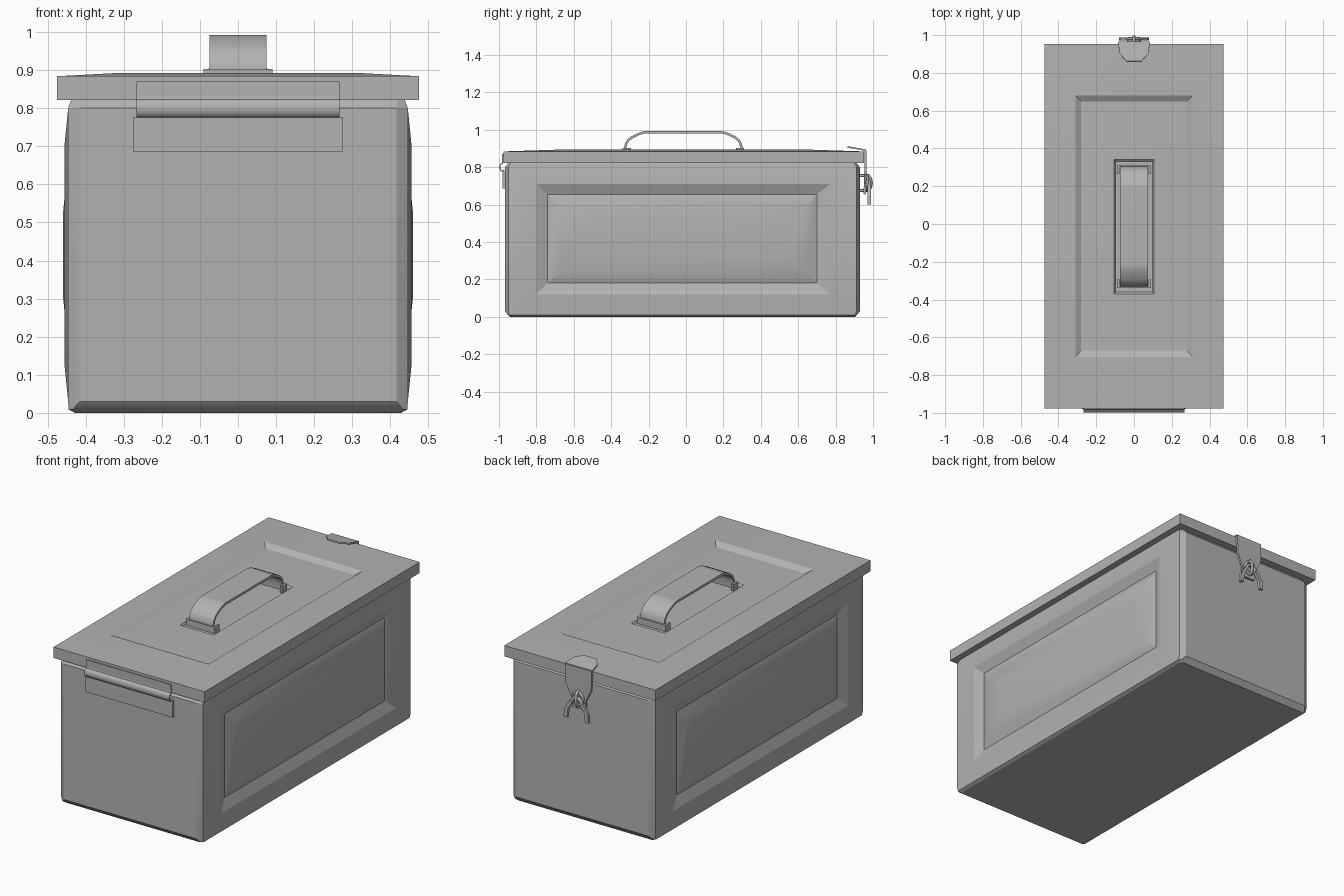
import bpy, bmesh, math
from mathutils import Vector

if "Cube" in bpy.data.objects:
    bpy.data.objects.remove(bpy.data.objects["Cube"])

steel = bpy.data.materials.new("dark_grey_steel")
steel.diffuse_color = (.45, .45, .45, 1)
steel.use_nodes = True
steel.node_tree.nodes["Principled BSDF"].inputs["Base Color"].default_value = steel.diffuse_color


def finish(name, bm, angle=23):
    bmesh.ops.recalc_face_normals(bm, faces=bm.faces)
    me = bpy.data.meshes.new(name)
    bm.to_mesh(me)
    bm.free()
    me.materials.append(steel)
    ob = bpy.data.objects.new(name, me)
    bpy.context.collection.objects.link(ob)
    for o in bpy.context.selected_objects:
        o.select_set(False)
    bpy.context.view_layer.objects.active = ob
    ob.select_set(True)
    bpy.ops.object.shade_smooth_by_angle(angle=math.radians(angle))
    return ob


def loft_box(rings):
    """Stack of 8-sided rings: (x half, y min, y max, z, corner cut in x, in y)."""
    bm = bmesh.new()
    prev = None
    for x, y0, y1, z, cx, cy in rings:
        half = [(x - cx, y0), (x, y0 + cy), (x, y1 - cy), (x - cx, y1)]
        pts = half + [(-a, b) for a, b in reversed(half)]
        ring = [bm.verts.new((a, b, z)) for a, b in pts]
        if prev:
            for i in range(8):
                j = (i + 1) % 8
                bm.faces.new((prev[i], prev[j], ring[j], ring[i]))
        else:
            bm.faces.new(ring[::-1])
        prev = ring
    bm.faces.new(prev)
    bmesh.ops.recalc_face_normals(bm, faces=bm.faces)
    return bm


def box_mesh(x0, x1, y0, y1, z0, z1):
    bm = bmesh.new()
    bmesh.ops.create_cube(bm, size=1)
    for v in bm.verts:
        v.co = Vector((x0 + (v.co.x + .5) * (x1 - x0),
                       y0 + (v.co.y + .5) * (y1 - y0),
                       z0 + (v.co.z + .5) * (z1 - z0)))
    bm.normal_update()
    return bm


def press(bm, direction, steps):
    """Stamp nested rectangles (u0, u1, v0, v1, level) into the face looking along direction."""
    d = Vector(direction)
    bm.normal_update()
    face = max(bm.faces, key=lambda f: (f.normal.dot(d) > .99, f.calc_area() * f.normal.dot(d)))
    axis = max(range(3), key=lambda i: abs(d[i]))
    a, b = [i for i in range(3) if i != axis]
    for u0, u1, v0, v1, level in steps:
        face = bmesh.ops.extrude_discrete_faces(bm, faces=[face])['faces'][0]
        c = face.calc_center_median()
        for v in face.verts:
            v.co[a] = u0 if v.co[a] < c[a] else u1
            v.co[b] = v0 if v.co[b] < c[b] else v1
            v.co[axis] = level * d[axis]


def strip(name, pts, thick, angle=30):
    """Bent sheet: (half width, y, z) rows along the path, given thickness in the yz plane."""
    bm = bmesh.new()
    rows = []
    for i, (w, y, z) in enumerate(pts):
        p, q = pts[max(i - 1, 0)], pts[min(i + 1, len(pts) - 1)]
        n = Vector((0, p[2] - q[2], q[1] - p[1])).normalized() * thick / 2
        c = Vector((0, y, z))
        rows.append([bm.verts.new(c + Vector((s * w, 0, 0)) + k * n)
                     for s, k in ((-1, -1), (1, -1), (1, 1), (-1, 1))])
    for p, q in zip(rows, rows[1:]):
        for i in range(4):
            j = (i + 1) % 4
            bm.faces.new((p[i], p[j], q[j], q[i]))
    bm.faces.new(rows[0])
    bm.faces.new(rows[-1])
    return finish(name, bm, angle)


def wire(name, pts, r, cyclic=False):
    cu = bpy.data.curves.new(name, 'CURVE')
    cu.dimensions = '3D'
    cu.bevel_depth = r
    cu.bevel_resolution = 2
    cu.use_fill_caps = True
    cu.materials.append(steel)
    sp = cu.splines.new('POLY')
    sp.points.add(len(pts) - 1)
    for p, co in zip(sp.points, pts):
        p.co = (*co, 1)
    sp.use_cyclic_u = cyclic
    ob = bpy.data.objects.new(name, cu)
    bpy.context.collection.objects.link(ob)


# Body: chamfered box with pillowed side panels
bm = loft_box([(.428, -.94, .905, 0, .01, .008),
               (.445, -.952, .913, .009, .012, .008),
               (.446, -.968, .93, .03, .03, .018),
               (.446, -.968, .93, .80, .03, .018),
               (.438, -.95, .912, .822, .02, .012)])
for s in (-1, 1):
    press(bm, (s, 0, 0), [(-.80, .77, .12, .71, .455),
                          (-.74, .70, .18, .655, .432),
                          (-.68, .64, .24, .59, .453),
                          (-.58, .54, .31, .52, .460)])
finish("body", bm)

# Lid: shallow crown, sunken panel, shallow seat under the handle
bm = box_mesh(-.475, .475, -.977, .953, .822, .884)
press(bm, (0, 0, 1), [(-.31, .31, -.705, .68, .893),
                      (-.28, .28, -.67, .648, .874),
                      (-.105, .105, -.37, .342, .876),
                      (-.098, .098, -.36, .332, .867)])
finish("lid", bm)

# Handle and its two brackets
curve = [(.155, 0), (.155, .035), (.149, .058), (.138, .075), (.118, .09),
         (.085, .106), (.065, .113), (.05, .116), (.04, .116)]
mid = -.014
side = [(mid - .156 - y, .87 + z) for y, z in curve]
path = side + [(2 * mid - y, z) for y, z in reversed(side)]
strip("handle", [(.075, y, z) for y, z in path], .013)
for s, label in ((-1, "front"), (1, "rear")):
    end = mid + s * .325
    finish(f"handle_bracket_{label}",
           box_mesh(-.09, .09, min(end, end - s * .014), max(end, end - s * .014), .866, .903))
    for k in (-1, 1):
        finish(f"bracket_cheek_{label}",
               box_mesh(k * .084 - .006, k * .084 + .006, min(end, end - s * .045),
                        max(end, end - s * .045), .866, .903))

# Hinge: upper leaf ends in a curl, lower leaf lies on the body
curl = [(.267, -.982 - .014 * math.sin(t), .80 + .021 * math.cos(t))
        for t in [i * math.pi / 8 for i in range(11)]]
strip("hinge_upper_leaf", [(.267, -.98, .87), (.267, -.98, .835), (.267, -.98, .825)] + curl, .006)
finish("hinge_lower_leaf", box_mesh(-.275, .275, -.98, -.962, .685, .777))

# Latch strap hooking over the lid
strip("latch_strap_hook", [(.04, .862, .908), (.075, .90, .902), (.085, .963, .89)], .008)
strip("latch_strap", [(.083, .96, .89), (.08, .96, .78), (.045, .957, .71), (.042, .955, .655)],
      .012, 15)

# Staple ring through the strap, with its washer
wire("latch_staple", [(0, .925, .755), (0, .975, .755), (0, .987, .74), (0, .991, .715),
                      (0, .987, .69), (0, .975, .675), (0, .925, .675)], .008)
wire("staple_washer", [(.03 * math.cos(t), .968, .715 + .036 * math.sin(t))
                       for t in [i * math.tau / 16 for i in range(16)]], .008, True)

# Forked wing lever: arch over the washer, legs splayed then hanging down
for s, label in ((-1, "left"), (1, "right")):
    bm = box_mesh(-.011, .011, .971, .988, .60, .70)
    bmesh.ops.bisect_plane(bm, geom=bm.verts[:] + bm.edges[:] + bm.faces[:],
                           plane_co=(0, 0, .65), plane_no=(0, 0, 1))
    for v in bm.verts:
        v.co.x += s * (.032 + min(.70 - v.co.z, .05) * .6)
        if v.co.z < .62:
            v.co.x += s * .006
    finish(f"latch_lever_leg_{label}", bm)
wire("latch_lever_arch", [(.032 * math.cos(t), .98, .69 + .035 * math.sin(t))
                          for t in [i * math.pi / 8 for i in range(9)]], .009)
